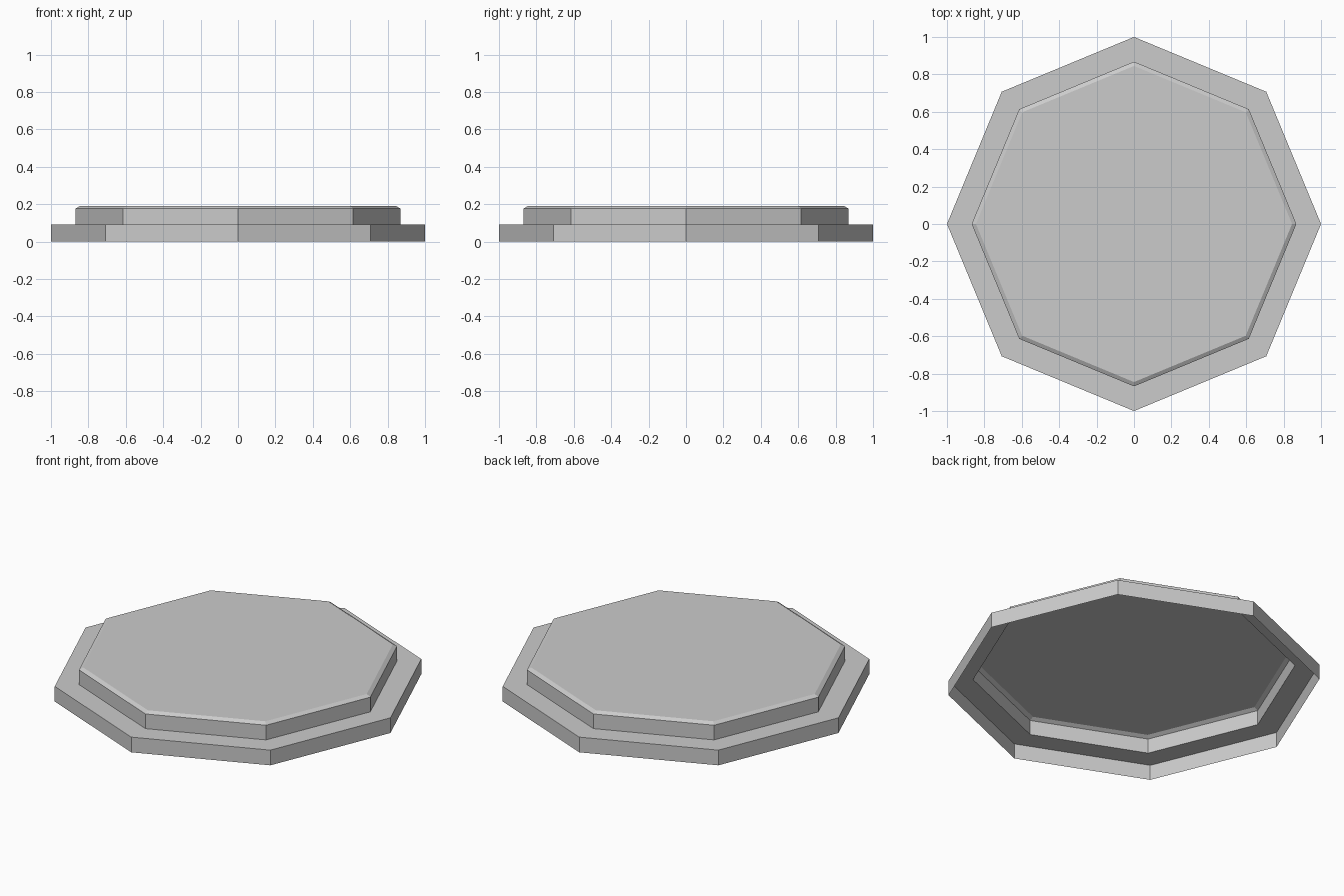
import bpy
import bmesh
from math import cos, sin, pi

SIDES = 8

cube = bpy.data.objects.get("Cube")
if cube:
    bpy.data.objects.remove(cube, do_unlink=True)

# Plain grey stone
stone = bpy.data.materials.new("grey_stone")
stone.use_nodes = True
grey = (0.6, 0.6, 0.6, 1)
stone.diffuse_color = grey
stone.node_tree.nodes["Principled BSDF"].inputs["Base Color"].default_value = grey

# Stepped profile (radius, height): lower wall, ledge, upper wall, chamfer
profile = [(1, 0), (1, 0.09), (0.868, 0.09), (0.868, 0.177), (0.845, 0.19)]

# Sweep the profile round the octagon; the underside stays open
bm = bmesh.new()
rings = [[bm.verts.new((r * cos(2 * pi * i / SIDES), r * sin(2 * pi * i / SIDES), z))
          for i in range(SIDES)] for r, z in profile]
for low, high in zip(rings, rings[1:]):
    for i in range(SIDES):
        j = (i + 1) % SIDES
        bm.faces.new((low[i], low[j], high[j], high[i]))

# Flat top
bm.faces.new(rings[-1])

mesh = bpy.data.meshes.new("stepped_platform")
bm.to_mesh(mesh)
bm.free()
mesh.materials.append(stone)
platform = bpy.data.objects.new("stepped_platform", mesh)
bpy.context.collection.objects.link(platform)
